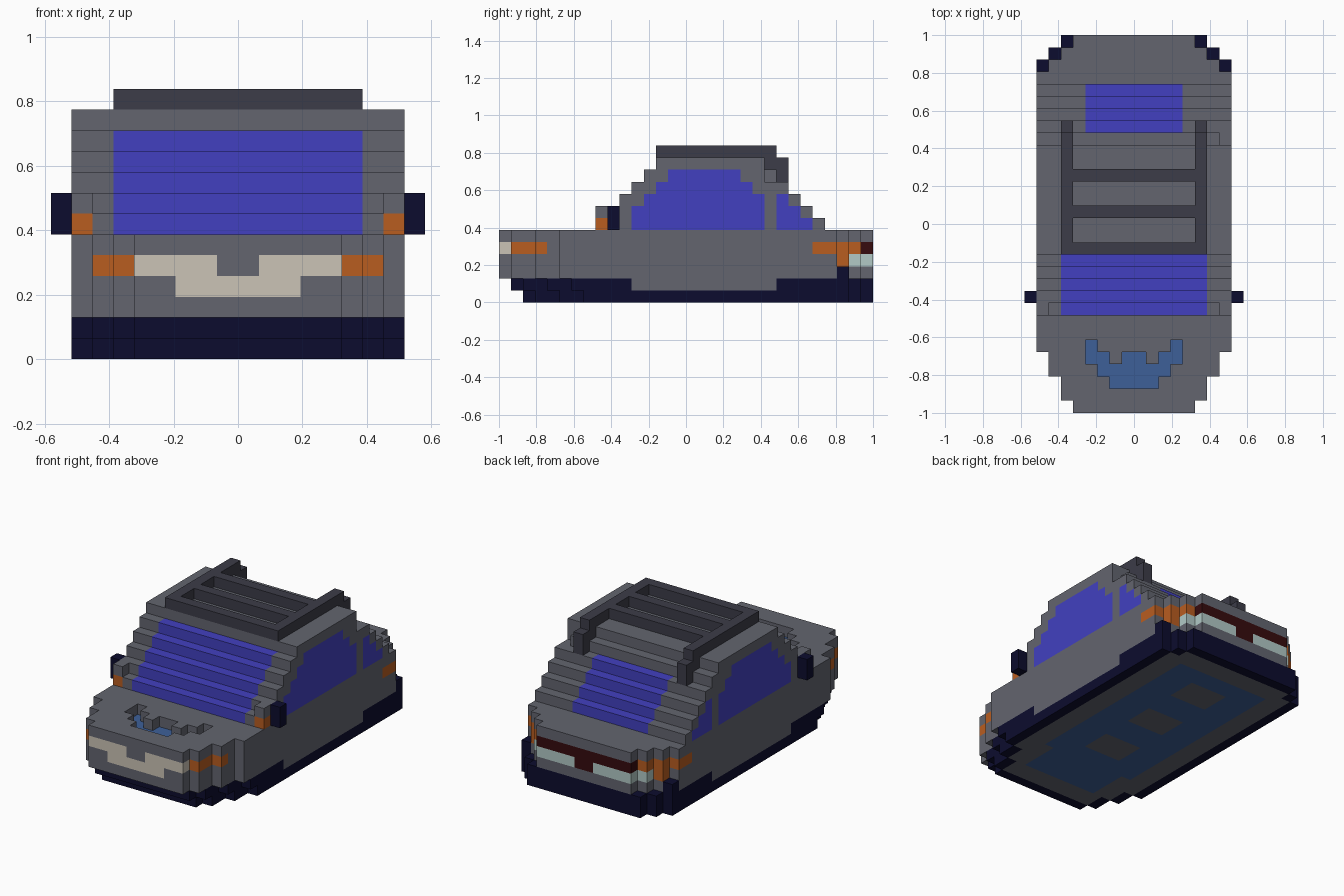
import bpy
import bmesh

if "Cube" in bpy.data.objects:
    bpy.data.objects.remove(bpy.data.objects["Cube"])

V = 2 / 31          # size of one block; the car is 31 blocks long
cells = {}          # (x, y, z) block -> part name

# One flat colour per material (sRGB hex, converted to linear below)
COLOURS = {
    "grey_paint": "63656F", "blue_glass": "4240C0", "navy_trim": "0C0C2E",
    "dark_rack": "3C3C48", "orange_lamp": "B95D20", "cream_lamp": "CBC4B6",
    "dark_red_lamp": "360B0D", "pale_lamp": "B2CAC6", "steel_blue": "3D6099",
}
PARTS = {
    "body": "grey_paint", "windshield": "blue_glass", "side_windows": "blue_glass",
    "rear_window": "blue_glass", "lower_skirt": "navy_trim", "side_mirrors": "navy_trim",
    "roof_rack": "dark_rack", "turn_signals": "orange_lamp", "headlights": "cream_lamp",
    "tail_lights": "dark_red_lamp", "reverse_lights": "pale_lamp",
    "hood_vent": "steel_blue", "underbody_frame": "steel_blue",
}


def box(part, x0, x1, y0, y1, z0, z1):
    """Fill a box of blocks on both sides of the car; part None carves it away."""
    for x in range(x0, x1):
        for y in range(y0, y1):
            for z in range(z0, z1):
                for k in (x, -1 - x):
                    if part:
                        cells[k, y, z] = part
                    else:
                        cells.pop((k, y, z), None)


def half_width(i, rear):
    """Half width of the rounded plan, i rows behind the nose."""
    front = (5, 6, 6, 7, 7)
    return min(front[i] if i < 5 else 8, rear)


# Lower skirt: two layers stepped back at the nose, grey floor inside
for z in (0, 1):
    for y in range(2 - z, 31):
        w = half_width(y - 2 + z, 8 - max(0, y - 28))
        box("lower_skirt", 0, w, y, y + 1, z, z + 1)
        if z == 0 and 2 < y < 30:
            box("body", 0, w - 1, y, y + 1, 0, 1)
box("body", 7, 8, 11, 23, 1, 2)

# Main body
for y in range(31):
    box("body", 0, half_width(y, 8 - max(0, y - 27)), y, y + 1, 2, 6)
box("lower_skirt", 7, 8, 28, 29, 2, 3)

# Cabin: stepped layers with windshield and rear window
for z in range(6, 12):
    y0, y1 = z + 2, 33 - z
    box("body", 0, 8, y0, y1, z, z + 1)
    if z < 11:
        box("windshield", 0, 6, y0, y0 + 1, z, z + 1)
    if z < 10:
        box("rear_window", 0, 4, y1 - 1, y1, z, z + 1)

# Side windows: door glass and rear quarter glass, (z, start, end)
for z, y0, y1 in ((6, 11, 22), (7, 11, 22), (8, 12, 22), (9, 13, 21), (10, 14, 20),
                  (6, 23, 26), (7, 23, 25), (8, 23, 24)):
    box("side_windows", 7, 8, y0, y1, z, z + 1)

# Side mirrors and the signals in front of them
box("body", 7, 8, 8, 10, 6, 8)
box("turn_signals", 7, 8, 8, 9, 6, 7)
box("side_mirrors", 8, 9, 9, 10, 6, 8)

# Front lamps
box("headlights", 1, 5, 0, 1, 4, 5)
box("headlights", 0, 3, 0, 1, 3, 4)
box("turn_signals", 5, 6, 1, 3, 4, 5)
box("turn_signals", 6, 7, 3, 4, 4, 5)

# Rear lamps
box("tail_lights", 0, 5, 30, 31, 4, 5)
box("tail_lights", 0, 1, 30, 31, 3, 4)
box("reverse_lights", 1, 5, 30, 31, 3, 4)
box("reverse_lights", 5, 6, 29, 30, 3, 4)
box("turn_signals", 5, 6, 29, 30, 4, 5)
box("turn_signals", 6, 7, 28, 29, 3, 5)
box("turn_signals", 7, 8, 26, 28, 4, 5)

# Sunken hood vent, (x range, row)
for x0, x1, y in ((3, 4, 5), (2, 4, 4), (0, 1, 4), (0, 3, 3), (0, 2, 2)):
    box(None, x0, x1, y, y + 1, 5, 6)
    box("hood_vent", x0, x1, y, y + 1, 4, 5)

# Roof rack: rails, cross bars and rear legs
box("roof_rack", 5, 6, 13, 23, 12, 13)
for y in (13, 16, 19):
    box("roof_rack", 0, 5, y, y + 1, 12, 13)
box("roof_rack", 5, 6, 22, 24, 11, 12)
box("roof_rack", 5, 6, 23, 24, 10, 11)
cells.pop((7, 22, 10))      # small notch on the right rear pillar

# Underbody frame with three square openings
box("underbody_frame", 0, 5, 9, 28, 0, 1)
box("underbody_frame", 0, 4, 5, 9, 0, 1)
for y in (11, 17, 23):
    box("body", 0, 2, y, y + 3, 0, 1)


# Materials
def linear(h):
    c = int(h, 16) / 255
    return c / 12.92 if c <= 0.04045 else ((c + 0.055) / 1.055) ** 2.4


mats = {}
for name, h in COLOURS.items():
    mats[name] = bpy.data.materials.new(name)
    mats[name].diffuse_color = (linear(h[:2]), linear(h[2:4]), linear(h[4:]), 1)


# Skin each part: keep only the outward block faces, then merge flat areas
def skin(part, mat):
    bm = bmesh.new()
    verts = {}

    def vert(p):
        if p not in verts:
            verts[p] = bm.verts.new((p[0] * V, p[1] * V - 1, p[2] * V))
        return verts[p]

    for c in (c for c, p in cells.items() if p == part):
        for axis in range(3):
            u, w = (axis + 1) % 3, (axis + 2) % 3
            for side in (0, 1):
                n = list(c)
                n[axis] += 2 * side - 1
                if tuple(n) in cells:
                    continue
                ring = []
                for a, b in ((0, 0), (1, 0), (1, 1), (0, 1)):
                    p = list(c)
                    p[axis] += side
                    p[u] += a
                    p[w] += b
                    ring.append(vert(tuple(p)))
                bm.faces.new(ring if side else ring[::-1])
    bmesh.ops.dissolve_limit(bm, angle_limit=0.01, verts=bm.verts[:], edges=bm.edges[:])
    mesh = bpy.data.meshes.new(part)
    bm.to_mesh(mesh)
    bm.free()
    mesh.materials.append(mat)
    bpy.context.collection.objects.link(bpy.data.objects.new(part, mesh))


for part, mat in PARTS.items():
    skin(part, mats[mat])

for m in bpy.data.materials:
    if m.users and not m.is_grease_pencil:
        m.use_nodes = True
        m.node_tree.nodes["Principled BSDF"].inputs["Base Color"].default_value = m.diffuse_color
